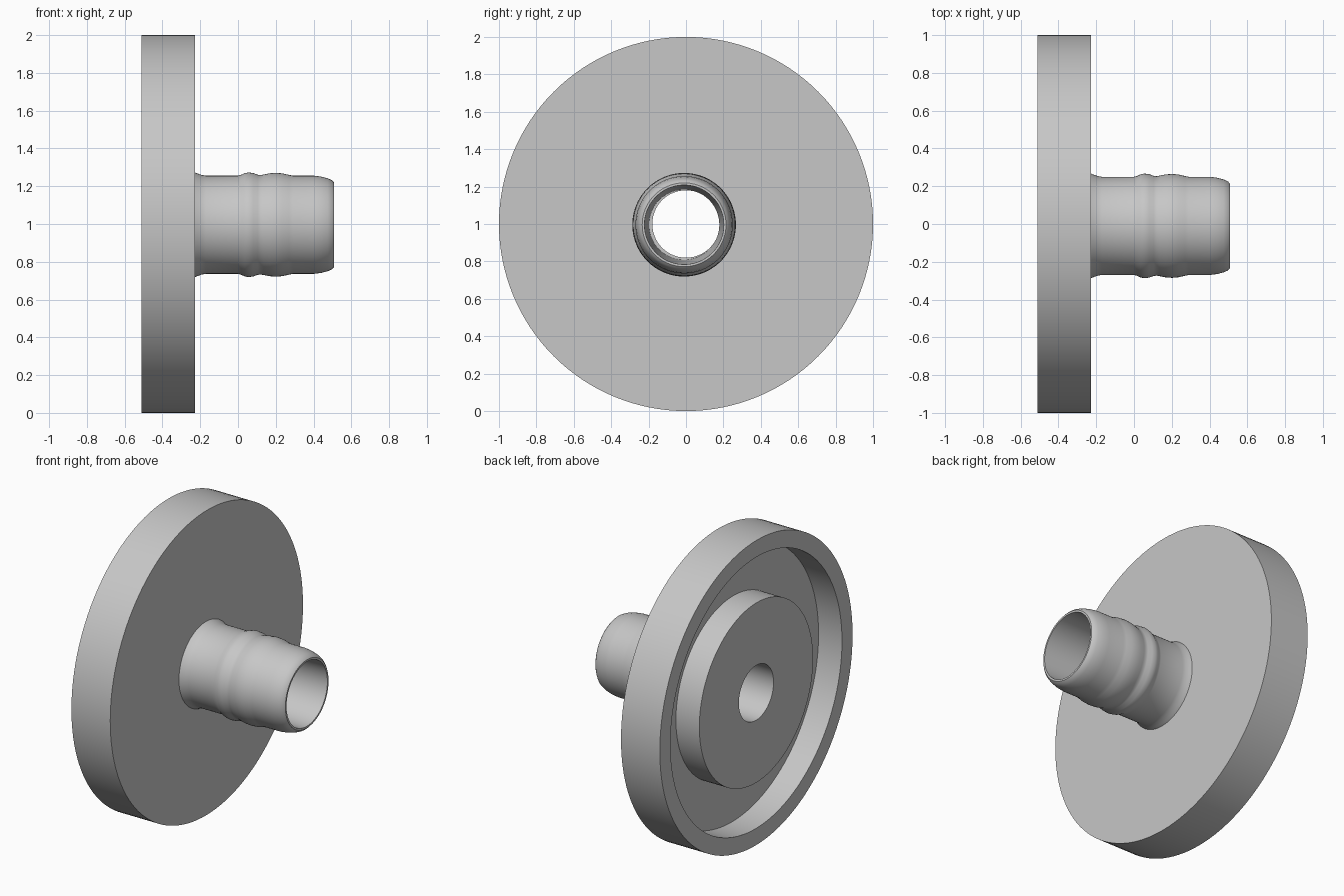
import bpy, bmesh, math

if "Cube" in bpy.data.objects:
    bpy.data.objects.remove(bpy.data.objects["Cube"], do_unlink=True)

GREY = (0.57, 0.57, 0.57, 1.0)
mat = bpy.data.materials.new("plain grey")
mat.use_nodes = True
mat.diffuse_color = GREY
mat.node_tree.nodes["Principled BSDF"].inputs["Base Color"].default_value = GREY


def lathe(name, profile, centre, segments=128):
    """Turn a closed (x, radius) profile around an axis parallel to x."""
    bm = bmesh.new()
    rings = []
    for i in range(segments):
        a = 2 * math.pi * i / segments
        rings.append([bm.verts.new((x, r * math.cos(a), r * math.sin(a)))
                      for x, r in profile])
    n = len(profile)
    for i in range(segments):
        a, b = rings[i], rings[(i + 1) % segments]
        for j in range(n):
            k = (j + 1) % n
            bm.faces.new((a[j], a[k], b[k], b[j]))
    bmesh.ops.recalc_face_normals(bm, faces=bm.faces)
    mesh = bpy.data.meshes.new(name)
    bm.to_mesh(mesh)
    bm.free()
    mesh.materials.append(mat)
    obj = bpy.data.objects.new(name, mesh)
    obj.location = centre
    bpy.context.collection.objects.link(obj)
    bpy.ops.object.select_all(action="DESELECT")
    obj.select_set(True)
    bpy.context.view_layer.objects.active = obj
    bpy.ops.object.shade_smooth_by_angle(angle=math.radians(35))
    return obj


# Disc with a ring-shaped recess in its back, leaving a rim and a hub
BACK, FLOOR, FACE = -0.51, -0.34, -0.228
HOLE, HUB, RIM = 0.18, 0.59, 0.89
lathe("disc", [(FACE, HOLE), (FACE, 1), (BACK, 1), (BACK, RIM),
               (FLOOR, RIM), (FLOOR, HUB), (BACK, HUB), (BACK, HOLE)], (0, 0, 1))

# Hollow spout with a flared foot, two raised beads and a rounded tip
outside = [(FACE, 0.277), (-0.21, 0.27), (-0.19, 0.263), (-0.17, 0.26),
           (0, 0.26), (0.015, 0.264), (0.035, 0.273), (0.055, 0.277),
           (0.08, 0.274), (0.105, 0.265), (0.12, 0.263), (0.135, 0.266),
           (0.165, 0.272), (0.2, 0.275), (0.235, 0.272), (0.27, 0.264),
           (0.29, 0.26), (0.4, 0.26), (0.44, 0.255), (0.475, 0.246),
           (0.497, 0.236), (0.508, 0.224)]
bore = [(0.508, 0.212), (FACE, 0.188)]
lathe("spout", outside + bore, (-0.0, -0.01, 0.996))
